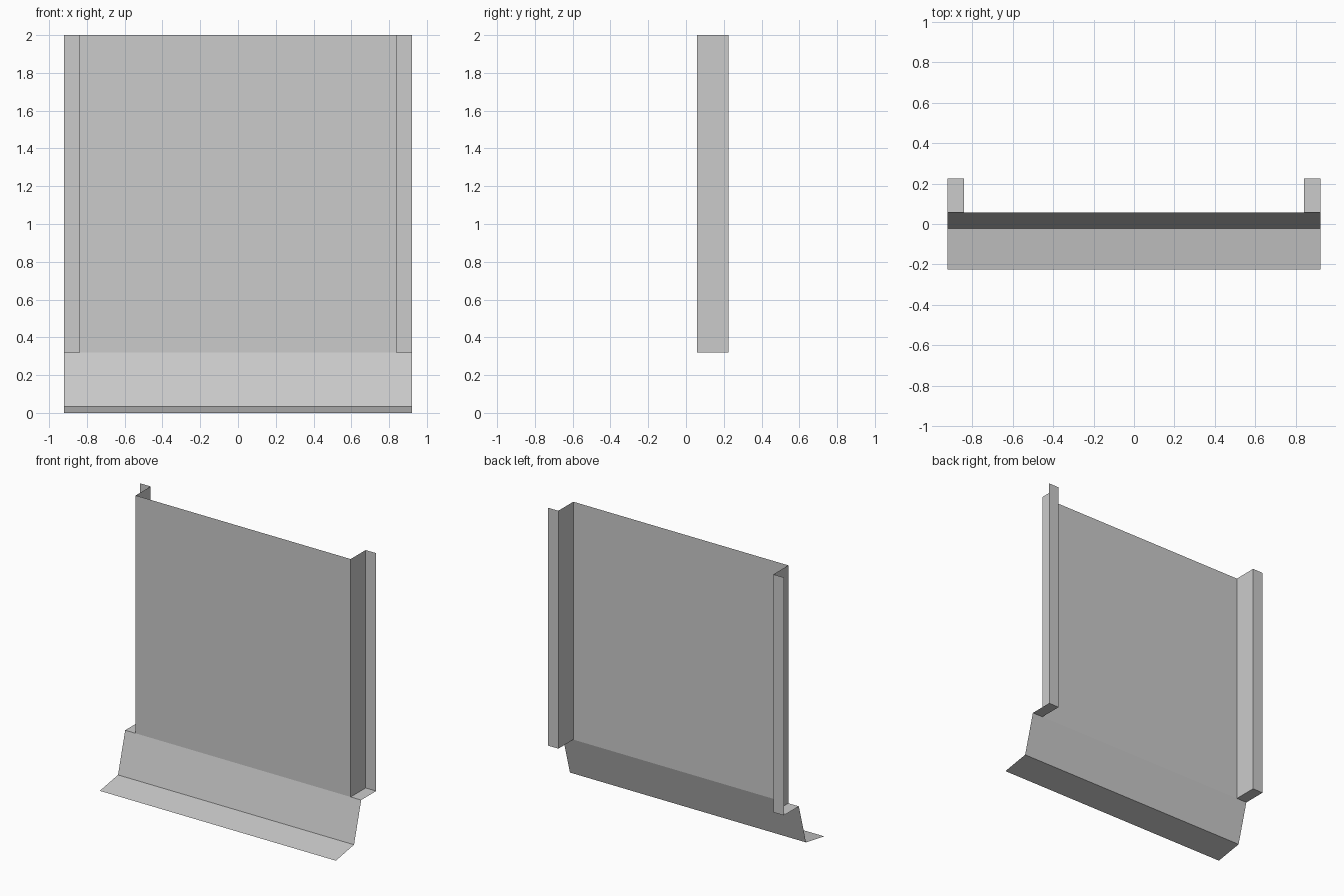
import bpy
import bmesh
from mathutils import Vector

cube = bpy.data.objects.get("Cube")
if cube:
    bpy.data.objects.remove(cube)

# One plain sheet-metal grey
grey = bpy.data.materials.new("light_grey_metal")
grey.use_nodes = True
colour = (0.6, 0.6, 0.6, 1)
grey.diffuse_color = colour
grey.node_tree.nodes["Principled BSDF"].inputs["Base Color"].default_value = colour

HALF, INNER = 0.922, 0.84      # half widths: whole sheet, raised panel
FRONT, BACK = 0.058, 0.225     # depth of panel face and of rear flanges
FOLD, TOP = 0.32, 2.0          # bottom fold and top edge heights


def folded_sheet(name, path, sweep):
    """Sweep an open folded profile along a vector into a thin sheet."""
    bm = bmesh.new()
    sweep = Vector(sweep)
    start = [bm.verts.new(p) for p in path]
    end = [bm.verts.new(Vector(p) + sweep) for p in path]
    for i in range(len(path) - 1):
        bm.faces.new((start[i], start[i + 1], end[i + 1], end[i]))
    mesh = bpy.data.meshes.new(name)
    bm.to_mesh(mesh)
    bm.free()
    mesh.materials.append(grey)
    obj = bpy.data.objects.new(name, mesh)
    bpy.context.collection.objects.link(obj)
    return obj


# Upright panel with returns and outward rear flanges
plan = [(-HALF, BACK), (-INNER, BACK), (-INNER, FRONT),
        (INNER, FRONT), (INNER, BACK), (HALF, BACK)]
folded_sheet("upright_panel", [(x, y, FOLD) for x, y in plan], (0, 0, TOP - FOLD))

# Sloping apron and drip lip below the fold
section = [(-0.225, 0), (-0.022, 0.035), (FRONT, FOLD)]
folded_sheet("apron_and_lip", [(HALF, y, z) for y, z in section], (-2 * HALF, 0, 0))

# Small shelves closing the bottom of both side channels
for side, x in (("left", INNER), ("right", -HALF)):
    folded_sheet(side + "_shelf", [(x, FRONT, FOLD), (x + HALF - INNER, FRONT, FOLD)],
                 (0, BACK - FRONT, 0))
